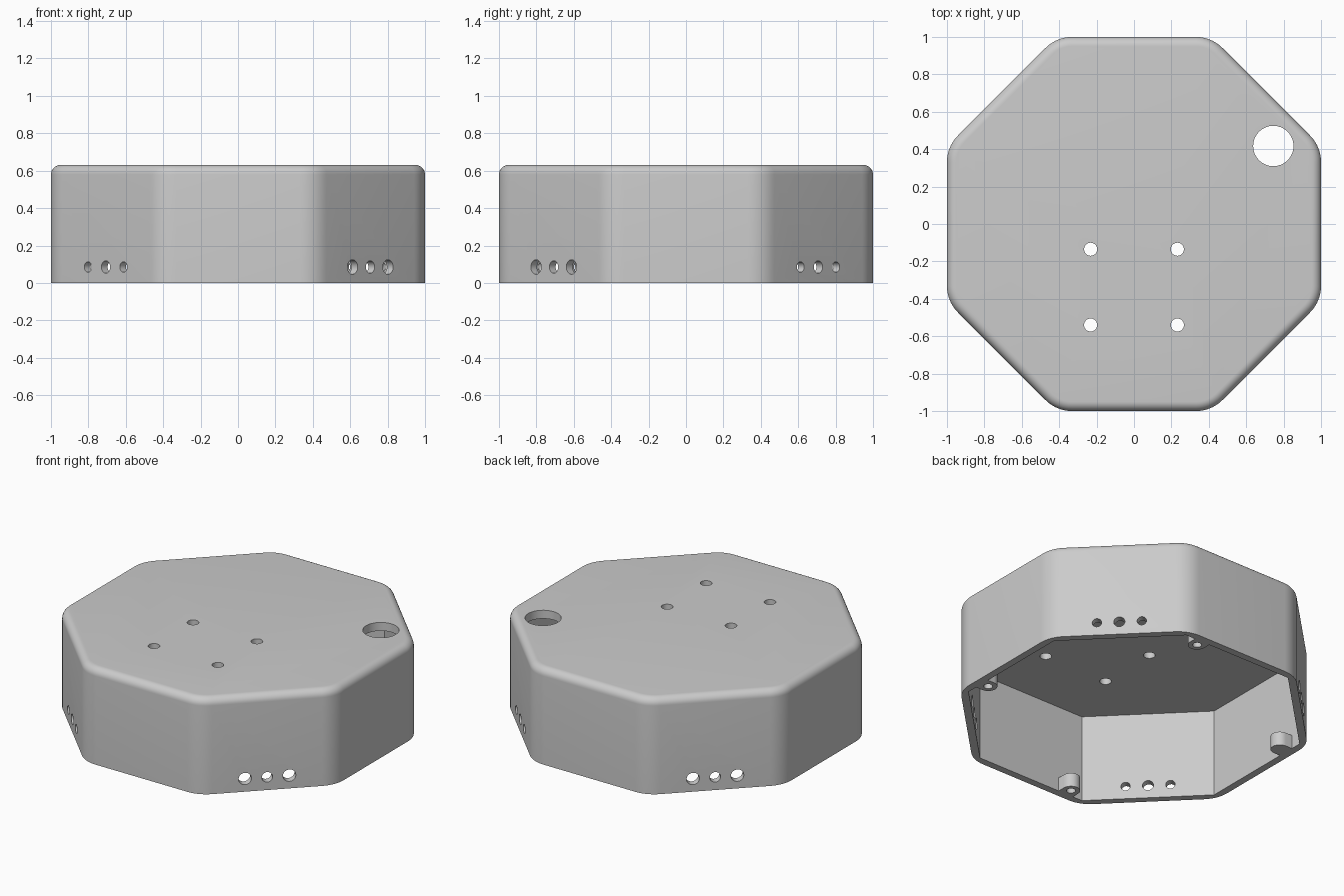
import bpy, bmesh
from math import cos, sin, pi, tan
from mathutils import Matrix, Vector

if "Cube" in bpy.data.objects:
    bpy.data.objects.remove(bpy.data.objects["Cube"])

HEIGHT, ROOF, WALL = 0.63, 0.575, 0.953
EDGE, CORNER = 0.05, 0.2

grey = bpy.data.materials.new("light_grey")
grey.use_nodes = True
colour = (0.6, 0.6, 0.6, 1)
grey.diffuse_color = colour
grey.node_tree.nodes["Principled BSDF"].inputs["Base Color"].default_value = colour


def make(name, bm, helper=False):
    bmesh.ops.recalc_face_normals(bm, faces=bm.faces)
    mesh = bpy.data.meshes.new(name)
    bm.to_mesh(mesh)
    bm.free()
    mesh.materials.append(grey)
    obj = bpy.data.objects.new(name, mesh)
    bpy.context.collection.objects.link(obj)
    obj.hide_render = helper
    return obj


def octagon(apothem, radius, steps):
    """Octagon outline with each corner rounded to the given radius."""
    points = []
    for k in range(8):
        mid = k * pi / 4 + pi / 8
        centre = (apothem - radius) / cos(pi / 8)
        for i in range(steps + 1):
            a = mid + (i / steps - 0.5) * pi / 4 if steps else mid
            points.append((centre * cos(mid) + radius * cos(a),
                           centre * sin(mid) + radius * sin(a)))
    return points


def loft(bm, rings):
    """Skin a stack of (outline, z) rings and cap both ends."""
    loops = [[bm.verts.new((x, y, z)) for x, y in pts] for pts, z in rings]
    for low, high in zip(loops, loops[1:]):
        for i in range(len(low)):
            j = (i + 1) % len(low)
            bm.faces.new((low[i], low[j], high[j], high[i]))
    bm.faces.new(loops[0][::-1])
    bm.faces.new(loops[-1])


def drill(bm, centre, radius, depth, axis=(0, 0, 1)):
    turn = Vector(axis).to_track_quat('Z', 'Y').to_matrix().to_4x4()
    bmesh.ops.create_cone(bm, cap_ends=True, segments=32, radius1=radius,
                          radius2=radius, depth=depth,
                          matrix=Matrix.Translation(centre) @ turn)


def cut(obj, cutter):
    bpy.ops.object.select_all(action='DESELECT')
    bpy.context.view_layer.objects.active = obj
    obj.select_set(True)
    mod = obj.modifiers.new("cut", 'BOOLEAN')
    mod.operation, mod.solver, mod.object = 'DIFFERENCE', 'EXACT', cutter
    bpy.ops.object.modifier_apply(modifier=mod.name)
    bpy.data.objects.remove(cutter)


def smooth(obj):
    bpy.ops.object.select_all(action='DESELECT')
    bpy.context.view_layer.objects.active = obj
    obj.select_set(True)
    bpy.ops.object.shade_smooth_by_angle(angle=pi / 6)


# Octagonal housing with a rounded top edge
bm = bmesh.new()
rings = [(octagon(1, CORNER, 8), 0)]
for i in range(9):
    a = i / 8 * pi / 2
    inset = EDGE * (1 - cos(a))
    rings.append((octagon(1 - inset, CORNER - inset, 8), HEIGHT - EDGE + EDGE * sin(a)))
loft(bm, rings)
housing = make("housing", bm)

# Sharp-cornered cavity, open at the bottom
bm = bmesh.new()
loft(bm, [(octagon(WALL, 0, 0), -0.1), (octagon(WALL, 0, 0), ROOF)])
cut(housing, make("cavity_cutter", bm, True))

# Roof holes: four screw holes and one large cable hole
bm = bmesh.new()
for x in (-0.232, 0.232):
    for y in (-0.135, -0.54):
        drill(bm, (x, y, HEIGHT), 0.035, 0.3)
drill(bm, (0.745, 0.417, HEIGHT), 0.108, 0.3)

# Three vent holes in each diagonal wall
for k in range(4):
    a = pi / 4 + k * pi / 2
    out, along = Vector((cos(a), sin(a), 0)), Vector((-sin(a), cos(a), 0))
    outer_radius = 0.039 if k % 2 else 0.028
    for side in (-1, 0, 1):
        centre = out * 0.975 + along * side * 0.134 + Vector((0, 0, 0.085))
        drill(bm, centre, outer_radius if side else 0.033, 0.2, out)
cut(housing, make("hole_cutter", bm, True))
smooth(housing)

# Round-nosed screw bosses at the foot of the straight walls
for k, side in enumerate(("left", "back", "right", "front")):
    spin = Matrix.Rotation(k * pi / 2, 4, 'Z')
    cx, cy, r = 0.905, -0.27, 0.055
    nose = [(cx - r * sin(i / 16 * pi), cy + r * cos(i / 16 * pi)) for i in range(17)]
    outline = [(0.97, cy + r)] + nose + [(0.97, cy - r)]
    bm = bmesh.new()
    loft(bm, [(outline, 0), (outline, 0.09)])
    bm.transform(spin)
    boss = make(side + "_screw_boss", bm)
    bm = bmesh.new()
    drill(bm, (cx, cy, 0), 0.027, 0.15)
    bm.transform(spin)
    cut(boss, make("boss_cutter", bm, True))
    smooth(boss)
